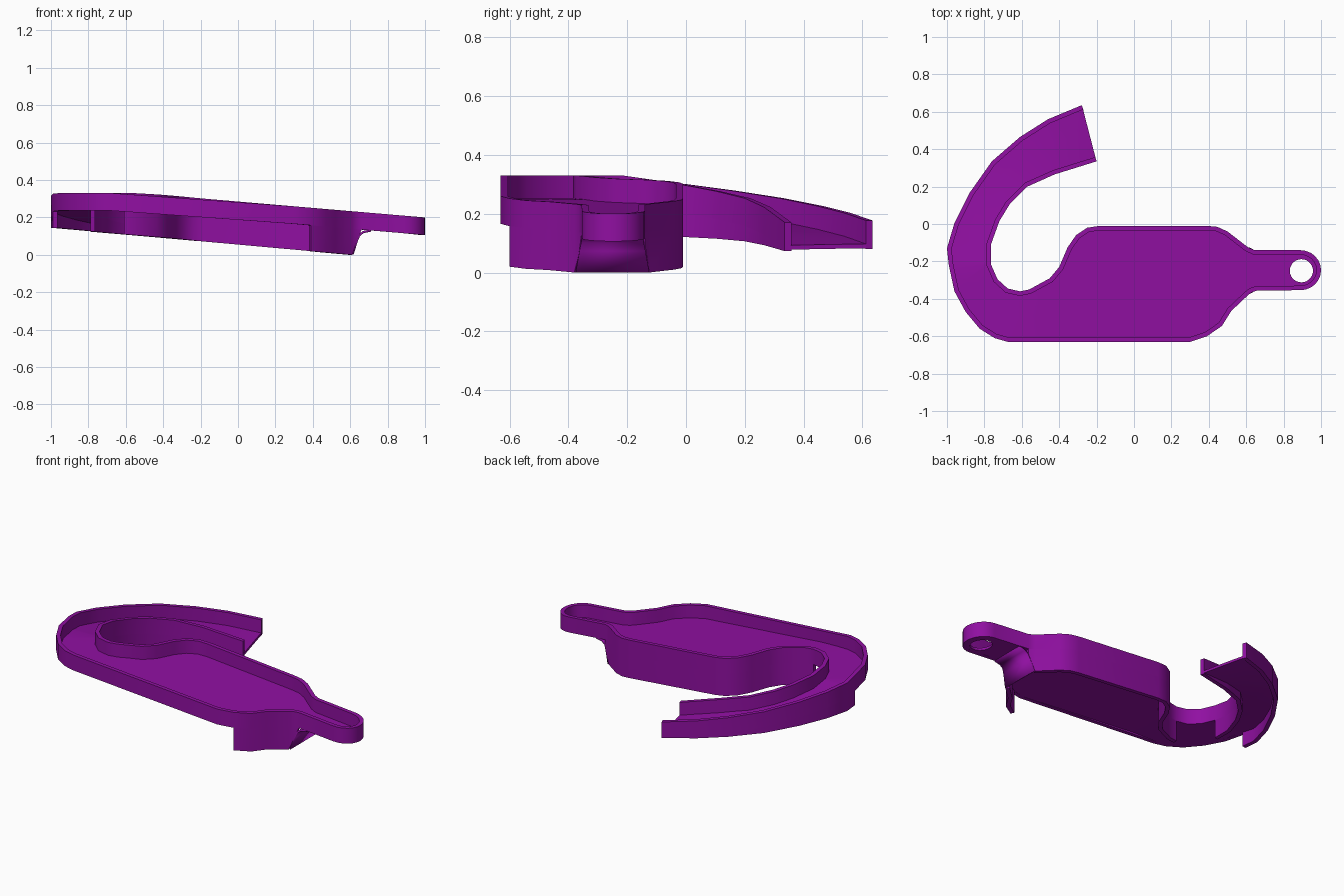
import bpy, bmesh, math
from mathutils import Vector

if "Cube" in bpy.data.objects:
    bpy.data.objects.remove(bpy.data.objects["Cube"])

purple = bpy.data.materials.new("purple plastic")
purple.use_nodes = True
COLOR = (0.28, 0.005, 0.36, 1)
purple.diffuse_color = COLOR
purple.node_tree.nodes["Principled BSDF"].inputs["Base Color"].default_value = COLOR

RIM_HEIGHT, WALL, FLOOR = 0.094, 0.024, 0.015


def rim_top(x, y):
    """Tilted tray, with the curved arm ramping down around its centre."""
    z = min(0.285 - 0.085 * x, 0.33)
    if x < -0.6 or y > 0.05:
        angle = math.degrees(math.atan2(y + 0.1, x + 0.15)) % 360
        z = min(z, 0.175 + 0.0017 * (angle - 99))
    return z


def base(x, y):
    return rim_top(x, y) - RIM_HEIGHT


def skirt_bottom(x, y):
    """Flat sloping underside that rises sharply into the tab."""
    return min(0.055 - 0.09 * x + 3 * max(0, x - 0.61), base(x, y) - 0.001)


def finish(name, bm):
    bmesh.ops.recalc_face_normals(bm, faces=bm.faces)
    mesh = bpy.data.meshes.new(name)
    bm.to_mesh(mesh)
    bm.free()
    mesh.materials.append(purple)
    obj = bpy.data.objects.new(name, mesh)
    bpy.context.collection.objects.link(obj)
    bpy.ops.object.select_all(action="DESELECT")
    obj.select_set(True)
    bpy.context.view_layer.objects.active = obj
    bpy.ops.object.shade_smooth_by_angle(angle=math.radians(35))
    return obj


def offset(points, dist):
    """Shift an open path to its left."""
    out = []
    for i, p in enumerate(points):
        a, b = points[max(i - 1, 0)], points[min(i + 1, len(points) - 1)]
        d0 = (p - a).normalized() if i else (b - p).normalized()
        d1 = (b - p).normalized() if i < len(points) - 1 else d0
        t = (d0 + d1).normalized()
        out.append(p + Vector((-t.y, t.x)) * dist / max(t.dot(d1), 0.5))
    return out


def wall(name, outer, inner, low, high):
    """Solid strip between two paths and two height rules."""
    bm = bmesh.new()
    rings = []
    for p, q in zip(outer, inner):
        lo, hi = low(*p), high(*p)
        rings.append([bm.verts.new((v.x, v.y, z)) for v, z in
                      ((p, lo), (p, hi), (q, hi), (q, lo))])
    for a, b in zip(rings, rings[1:]):
        for k in range(4):
            m = (k + 1) % 4
            bm.faces.new((a[k], a[m], b[m], b[k]))
    bm.faces.new(rings[0])
    bm.faces.new(rings[-1])
    return finish(name, bm)


# Outline: outer arm, front, tab, back, hook and inner arm
outer_arm = [(-.28, .635), (-.46, .56), (-.61, .465), (-.76, .335), (-.88, .165),
             (-.96, .005), (-1, -.13), (-.99, -.22), (-.96, -.36), (-.9, -.47),
             (-.825, -.56), (-.745, -.61), (-.675, -.63)]
front = [(.3, -.63), (.39, -.6), (.47, -.545), (.52, -.465), (.61, -.38),
         (.63, -.365), (.66, -.355)]
tab = [(.89 + .11 * math.cos(a), -.247 + .107 * math.sin(a))
       for a in (math.radians(-90 + 15 * i) for i in range(13))]
back = [(.645, -.14), (.61, -.125), (.5, -.04), (.445, -.015), (.39, -.01),
        (-.185, -.01), (-.25, -.02), (-.31, -.06), (-.355, -.125)]
hook = [(-.4, -.23), (-.45, -.29), (-.56, -.35), (-.61, -.36), (-.675, -.345),
        (-.73, -.295), (-.765, -.215), (-.765, -.11)]
inner_arm = [(-.72, .015), (-.665, .105), (-.57, .2), (-.425, .265), (-.2, .335)]
outline = [Vector(p) for p in outer_arm + front + tab + back + hook + inner_arm]
inset = offset(outline, WALL)

# Raised rim
wall("rim", outline, inset, base, rim_top)


# Supporting skirt, open along the front, the hook bend and the tab
def has_skirt(p):
    return not (p.y < -0.58 or (p.x < -0.6 and p.y < -0.22) or p.x > 0.655)


runs, run = [], []
for i in range(len(outline) - 1):
    if has_skirt((outline[i] + outline[i + 1]) / 2):
        run = run or [i]
        run.append(i + 1)
    elif run:
        runs.append(run)
        run = []
if run:
    runs.append(run)
for n, run in enumerate(runs):
    wall(f"skirt_{n + 1}", [outline[i] for i in run], [inset[i] for i in run],
         skirt_bottom, base)

# Floor with the round hole in the tab
bm = bmesh.new()
hole = [Vector((.895 + .062 * math.cos(a), -.25 + .062 * math.sin(a)))
        for a in (math.tau * i / 28 for i in range(28))]
for loop in (offset(outline, WALL / 2), hole):
    verts = [bm.verts.new((p.x, p.y, 0)) for p in loop]
    for a, b in zip(verts, verts[1:] + verts[:1]):
        bm.edges.new((a, b))
bmesh.ops.triangle_fill(bm, edges=bm.edges[:], use_beauty=True, normal=(0, 0, 1))
for axis in (Vector((1, 0, 0)), Vector((0, 1, 0))):
    for i in range(-9, 7):
        bmesh.ops.bisect_plane(bm, geom=bm.verts[:] + bm.edges[:] + bm.faces[:],
                               plane_co=axis * i / 10, plane_no=axis)
for v in bm.verts:
    v.co.z = base(v.co.x, v.co.y)
top = bmesh.ops.extrude_face_region(bm, geom=bm.faces[:])["geom"]
for v in top:
    if isinstance(v, bmesh.types.BMVert):
        v.co.z += FLOOR
finish("floor", bm)

# Sloped wall under the neck of the tab
bm = bmesh.new()
rows = []
for x, z, half in ((.612, .002, .125), (.635, .075, .112), (.648, .105, .106),
                   (.67, .122, .104), (.71, .13, .104)):
    rows.append([bm.verts.new((x, -.25 + s * half, z)) for s in (-1, 1)])
for a, b in zip(rows, rows[1:]):
    bm.faces.new((a[0], a[1], b[1], b[0]))
neck = finish("neck_wall", bm)
thick = neck.modifiers.new("thickness", "SOLIDIFY")
thick.thickness = 0.012
thick.offset = 0
